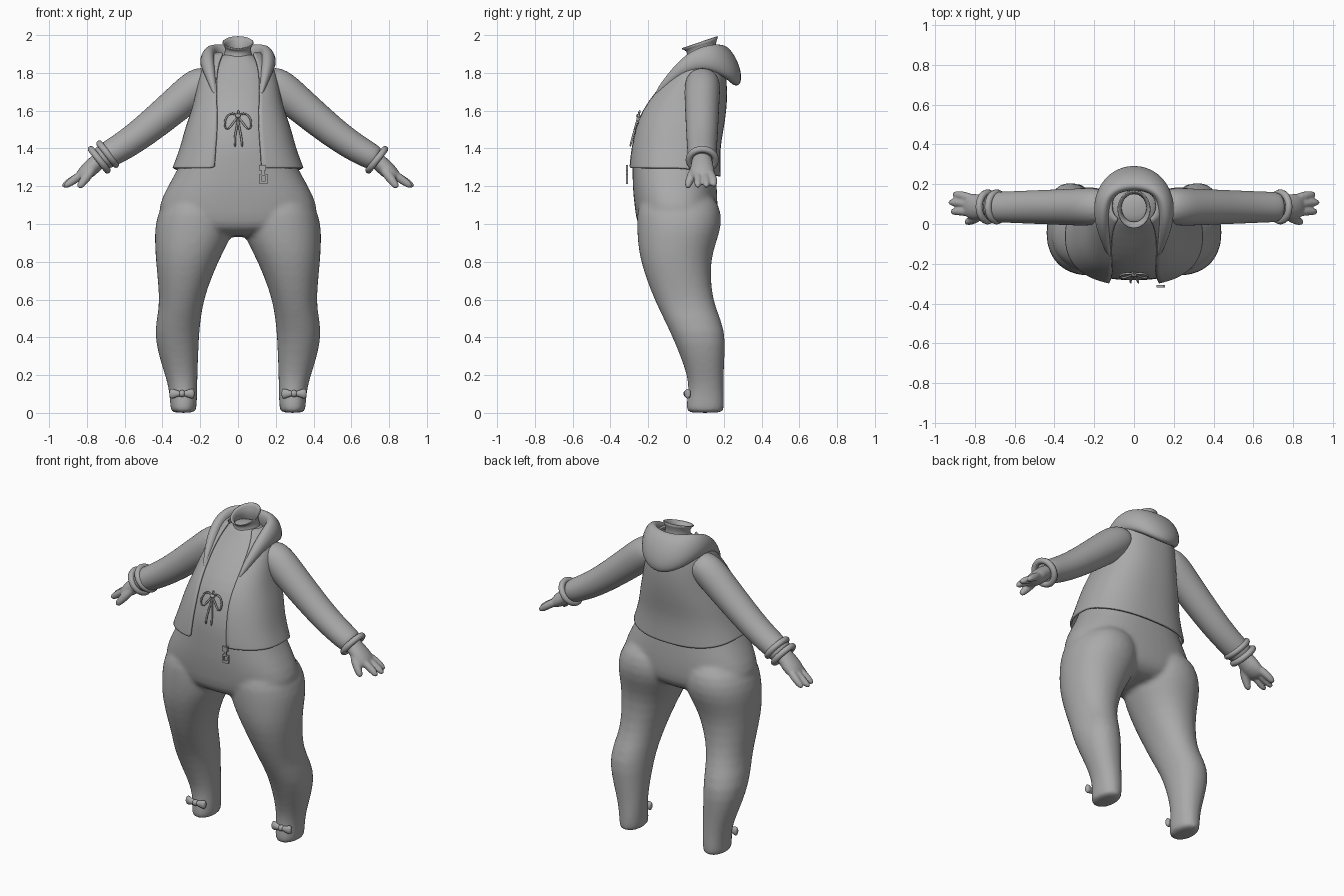
import bpy, bmesh, math
from mathutils import Vector as V

if "Cube" in bpy.data.objects:
    bpy.data.objects.remove(bpy.data.objects["Cube"])

grey = bpy.data.materials.new("soft grey")
grey.diffuse_color = (0.4, 0.4, 0.4, 1)
grey.use_nodes = True
grey.node_tree.nodes["Principled BSDF"].inputs["Base Color"].default_value = grey.diffuse_color


def finish(name, bm, subsurf=0, voxel=0, thick=0, smooth=True):
    bmesh.ops.recalc_face_normals(bm, faces=bm.faces)
    me = bpy.data.meshes.new(name)
    bm.to_mesh(me)
    bm.free()
    me.materials.append(grey)
    for p in me.polygons:
        p.use_smooth = smooth
    ob = bpy.data.objects.new(name, me)
    bpy.context.collection.objects.link(ob)
    if subsurf:
        m = ob.modifiers.new("round", 'SUBSURF')
        m.levels = m.render_levels = subsurf
    if thick:
        m = ob.modifiers.new("cloth", 'SOLIDIFY')
        m.thickness = thick
        m.offset = -1
    if voxel:
        m = ob.modifiers.new("fuse", 'REMESH')
        m.mode = 'VOXEL'
        m.voxel_size = voxel
        m.use_smooth_shade = True
        m = ob.modifiers.new("soften", 'SMOOTH')
        m.iterations = 5
    return ob


def loft(bm, rings, closed=True, caps=True):
    vs = [[bm.verts.new(p) for p in r] for r in rings]
    n = len(vs[0])
    for a, b in zip(vs, vs[1:]):
        for i in range(n if closed else n - 1):
            j = (i + 1) % n
            bm.faces.new((a[i], a[j], b[j], b[i]))
    if caps:
        bm.faces.new(vs[0])
        bm.faces.new(vs[-1])


def section(z, rx, y0, y1, cx=0, n=2.0, gap=0, count=24):
    """Rounded cross-section; gap leaves an opening of that half-width at the front."""
    out, cy, ry = [], (y0 + y1) / 2, (y1 - y0) / 2
    start = math.asin((gap / rx) ** (n / 2)) if gap else 0
    for i in range(count):
        t = start + (2 * math.pi - 2 * start) * i / (count - 1 if gap else count)
        s, c = math.sin(t), math.cos(t)
        out.append(V((cx + rx * math.copysign(abs(s) ** (2 / n), s),
                      cy - ry * math.copysign(abs(c) ** (2 / n), c), z)))
    return out


def tube(bm, pts, count=12):
    """pts: x, y, z, radius in the front plane, radius in depth."""
    rings = []
    for i, p in enumerate(pts):
        a, b = pts[max(i - 1, 0)], pts[min(i + 1, len(pts) - 1)]
        t = (V(b[:3]) - V(a[:3])).normalized()
        up = t.cross(V((0, 1, 0))).normalized()
        side = up.cross(t)
        rings.append([V(p[:3]) + up * p[3] * math.cos(k * math.tau / count)
                      + side * p[4] * math.sin(k * math.tau / count) for k in range(count)])
    loft(bm, rings)


# Bodysuit: torso and both legs fused together (z, half width, front, back)
bm = bmesh.new()
torso = [(.93, .09, -.15, .08), (.96, .27, -.23, .13), (1.0, .425, -.262, .165),
         (1.1, .425, -.275, .17), (1.2, .375, -.285, .165), (1.3, .315, -.285, .155),
         (1.4, .275, -.285, .155), (1.5, .25, -.265, .175), (1.6, .22, -.235, .19),
         (1.7, .20, -.165, .195), (1.8, .18, -.075, .185), (1.87, .12, -.01, .17),
         (1.91, .065, .015, .15)]
loft(bm, [section(*r, n=2.4) for r in torso])
# z, inner x, outer x, front, back
legs = [(0, .235, .345, .015, .19), (.008, .222, .356, .003, .199), (.05, .217, .36, 0, .203),
        (.12, .215, .365, .015, .2), (.2, .214, .386, .005, .2), (.3, .21, .42, -.03, .205),
        (.43, .205, .447, -.085, .212), (.55, .19, .418, -.145, .16), (.65, .165, .42, -.19, .135),
        (.8, .105, .436, -.242, .13), (.9, .05, .442, -.257, .16), (1.0, .012, .442, -.262, .195),
        (1.1, .03, .41, -.26, .18), (1.17, .08, .33, -.2, .13)]
for s in (1, -1):
    loft(bm, [section(z, (b - a) / 2, y0, y1, s * (a + b) / 2, 2.15) for z, a, b, y0, y1 in legs])
finish("bodysuit", bm, subsurf=1, voxel=.014)

# Neck: open tube flaring to a slanted rim
bm = bmesh.new()
rings = [section(*r, count=16) for r in
         [(1.86, .085, 0, .165), (1.905, .064, .012, .15), (1.935, .062, .008, .152),
          (1.962, .08, -.022, .167)]]
for ring, slope in zip(rings, (.1, .2, .25, .34)):
    for p in ring:
        p.z += (p.y - .07) * slope
loft(bm, rings, caps=False)
finish("neck", bm, subsurf=1, thick=.006)

# Vest: open-fronted shell around the torso
bm = bmesh.new()
vest = [(1.285, .348, -.308, .185, .125), (1.3, .343, -.308, .185, .125),
        (1.4, .308, -.3, .18, .12), (1.5, .284, -.28, .2, .112), (1.6, .247, -.25, .215, .112),
        (1.7, .222, -.18, .22, .118), (1.8, .205, -.09, .212, .115), (1.87, .165, -.025, .2, .1),
        (1.91, .115, .0, .18, .08)]
rings = [section(z, rx, a, b, n=2.4, gap=g, count=33) for z, rx, a, b, g in vest]
for ring in rings[:2]:
    for p in ring:
        p.z += .012 - .045 * max(0, p.y / .185)
loft(bm, rings, closed=False, caps=False)
finish("vest", bm, subsurf=1, thick=.012)

# Hood: folded roll from one lapel, round the back, to the other
hood = [((.118, -.165, 1.68), (.7, -.7), .02, .012, 0), ((.145, -.07, 1.79), (.9, -.4), .042, .028, .1),
        ((.165, .02, 1.865), (1, -.1), .055, .036, .2), ((.162, .13, 1.885), (.95, .3), .07, .042, .3),
        ((.105, .21, 1.855), (.45, .9), .105, .048, .42), ((0, .24, 1.832), (0, 1), .125, .05, .45)]
half = []
for c, n, a, b, tilt in hood:
    n = V((n[0], n[1], 0)).normalized()
    d = (n * tilt + V((0, 0, -1))).normalized()
    o = (n + V((0, 0, tilt))).normalized()
    half.append([V(c) + d * a * math.cos(k * math.tau / 14) + o * b * math.sin(k * math.tau / 14)
                 for k in range(14)])
flip = [[V((-p.x, p.y, p.z)) for p in r] for r in half[-2::-1]]
bm = bmesh.new()
loft(bm, half + flip)
finish("hood", bm, subsurf=2)

# Sleeves, cuffs, hands and ankle bows on both sides
arm = [(.13, .09, 1.78, .07, .08), (.208, .087, 1.735, .1, .097), (.285, .085, 1.668, .097, .095),
       (.40, .085, 1.57, .09, .09), (.525, .085, 1.468, .082, .085), (.63, .085, 1.398, .076, .08),
       (.715, .085, 1.352, .07, .078), (.735, .085, 1.34, .06, .065)]
palm = [(.71, .085, 1.36, .045, .055), (.75, .085, 1.325, .045, .058), (.79, .085, 1.285, .048, .07),
        (.83, .09, 1.255, .036, .066), (.85, .09, 1.24, .02, .045)]
tips = [(.91, .148, 1.2), (.93, .108, 1.195), (.92, .062, 1.195)]
for s, side in ((1, "left"), (-1, "right")):
    def mir(pts):
        return [(s * p[0],) + tuple(p[1:]) for p in pts]

    bm = bmesh.new()
    tube(bm, mir(arm), 16)
    finish(side + "_sleeve", bm, subsurf=2)

    bm = bmesh.new()
    tube(bm, mir(palm))
    for x, y, z in tips:
        tube(bm, mir([(.80, .085 + (y - .1) * .8, 1.28, .024, .024),
                      (.86, (y + .1) / 2 + (y - .1) * .4, 1.24, .025, .024),
                      (x - .015, y, z + .013, .02, .02), (x, y, z, .01, .01)]))
    tube(bm, mir([(.76, .06, 1.31, .03, .03), (.80, .025, 1.25, .027, .026),
                  (.835, .01, 1.205, .022, .02), (.845, .008, 1.19, .011, .011)]))
    finish(side + "_hand", bm, subsurf=1, voxel=.007)

    # the right wrist also wears a second band
    for i, (x, z) in enumerate([(.735, 1.34), (.69, 1.37)][:1 if s > 0 else 2]):
        bpy.ops.mesh.primitive_torus_add(
            major_segments=32, minor_segments=10, major_radius=.07, minor_radius=.018,
            location=(s * x, .086, z), rotation=(0, s * math.radians(128), 0))
        ob = bpy.context.object
        ob.name = f"{side}_cuff_{i + 1}"
        ob.data.materials.append(grey)
        bpy.ops.object.shade_smooth()

    bm = bmesh.new()
    for d in (1, -1):
        tube(bm, [(s * .297 + d * x, y, .102, r, ry) for x, y, r, ry in
                  [(.004, .006, .014, .014), (.025, .004, .017, .015), (.05, .008, .029, .018),
                   (.062, .012, .026, .015), (.066, .012, .014, .008)]])
    bmesh.ops.create_uvsphere(bm, u_segments=12, v_segments=8, radius=.019)
    bmesh.ops.translate(bm, verts=bm.verts[-86:], vec=(s * .297, .004, .102))
    finish(side + "_ankle_bow", bm, subsurf=1)

# Drawstring bow on the chest: two loops, two tails and a knot
def cord(pts, r=.006):
    return [(x, -.25 - .27 * (1.58 - z), z, r, r) for x, z in pts]


bm = bmesh.new()
for s in (1, -1):
    tube(bm, cord([(s * x, z) for x, z in [(0, 1.572), (.03, 1.59), (.058, 1.575), (.073, 1.54),
                                          (.068, 1.505), (.05, 1.5), (.03, 1.53), (0, 1.568)]]), 8)
    tube(bm, cord([(0, 1.565), (s * .008, 1.5), (s * .02, 1.45), (s * .018 + .004, 1.405)]), 8)
tube(bm, cord([(-.014, 1.57), (-.008, 1.572), (.008, 1.572), (.014, 1.57)], .013), 8)
tube(bm, cord([(0, 1.575), (.003, 1.605)], .007), 8)
finish("drawstring", bm, subsurf=1)

# Zip pull hanging at the vest hem
bm = bmesh.new()
for x, z, w, h in [(.13, 1.298, .036, .03), (.132, 1.27, .014, .03), (.119, 1.238, .009, .05),
                   (.151, 1.238, .009, .05), (.135, 1.259, .04, .01), (.135, 1.22, .04, .016)]:
    v = bmesh.ops.create_cube(bm, size=1)["verts"]
    bmesh.ops.scale(bm, verts=v, vec=(w, .012, h))
    bmesh.ops.translate(bm, verts=v, vec=(x, -.312, z))
finish("zip_pull", bm, smooth=False)
